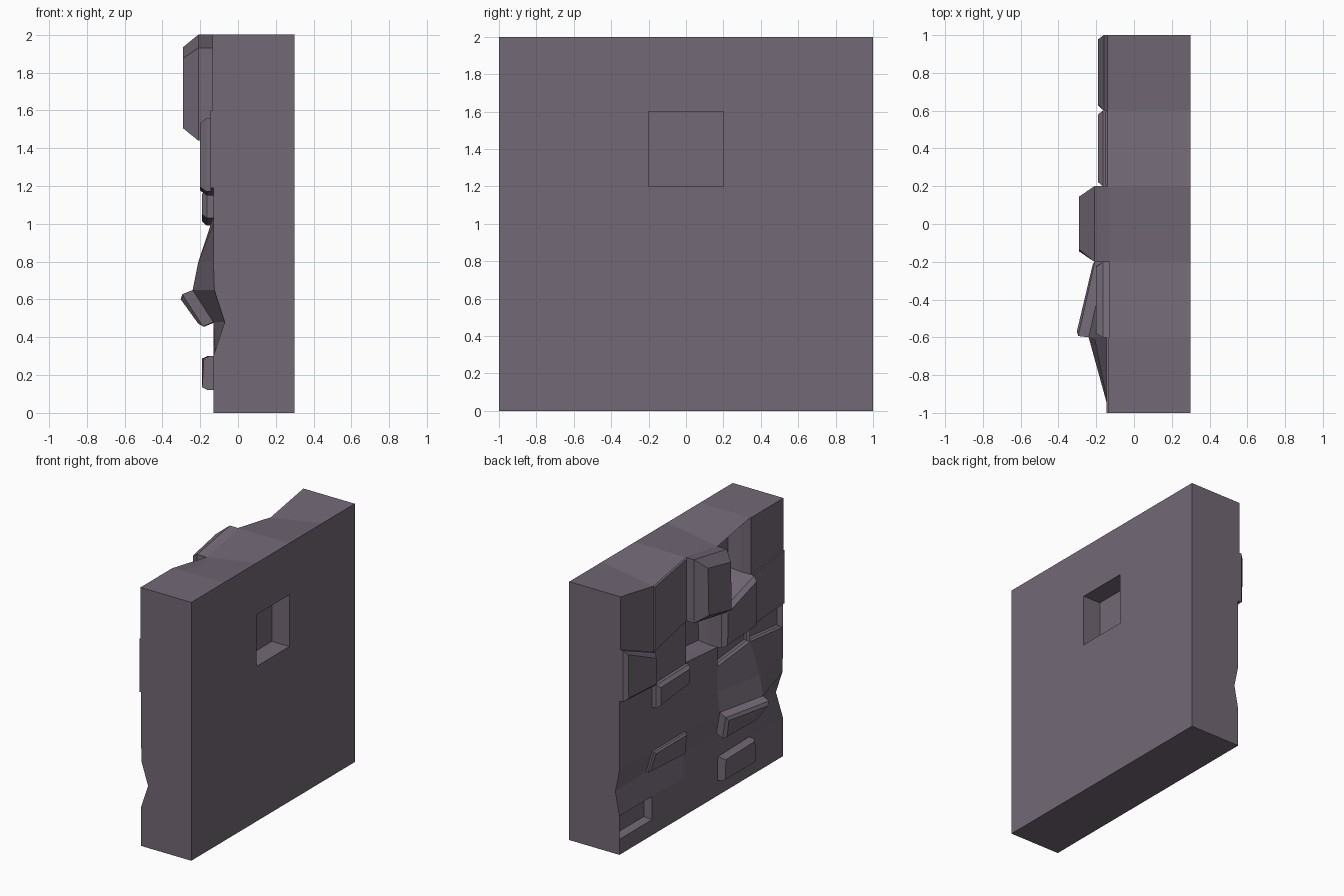
import bpy, bmesh
from mathutils import Vector

if "Cube" in bpy.data.objects:
    bpy.data.objects.remove(bpy.data.objects["Cube"])

YS = [-1, -0.6, -0.2, 0.2, 0.6, 1]
ZS = [0, 0.12, 0.3, 0.48, 0.65, 0.8, 1.0, 1.2, 1.6, 2]
# uneven course heights and pushed or pulled points of the rough side
Z_ROWS = {8: [1.6, 1.56, 1.44, 1.51, 1.42, 1.59], 9: [2, 2, 1.93, 2, 1.93, 2],
          7: [1.19, 1.17, 1.15, 1.18, 1.17, 1.19], 6: [1.0, 1.04, 1.0, 1.03, 0.99, 0.98]}
X_POINTS = {(0, 3): -0.07, (5, 3): -0.095, (4, 3): -0.08, (3, 3): -0.11, (2, 3): -0.12,
            (1, 4): -0.24, (1, 5): -0.21, (2, 4): -0.15, (0, 4): -0.125, (1, 2): -0.12}

# (column, row): (straight step, taper width, taper height); negative = recess
STONES = {
    (4, 8): (0.01, 0, 0), (3, 8): (0.01, 0.01, 0.01), (2, 8): (0.08, 0.085, 0.08),
    (1, 8): (-0.08, 0.06, -0.08), (0, 8): (0.005, 0, 0),
    (4, 7): (0.03, 0.04, 0.03), (3, 7): (0.01, 0, 0), (2, 7): (-0.08, 0.03, -0.07),
    (1, 7): (0.035, 0.035, 0.035), (0, 7): (0.015, 0, 0),
    (3, 6): (0.035, 0.03, 0.025), (1, 6): (-0.03, 0.015, -0.015), (0, 6): (-0.03, 0.015, -0.015),
    (1, 3): (0.06, 0.03, 0.02), (3, 3): (0.015, 0.015, 0.015),
    (1, 1): (0.03, 0.02, 0.03), (4, 1): (-0.03, 0.02, -0.03),
}

bm = bmesh.new()


def sheet(point, flip):
    """Grid of quads over the wall; returns points and faces by (column, row)."""
    v = {(i, k): bm.verts.new(point(i, k)) for i in range(len(YS)) for k in range(len(ZS))}
    faces = {}
    for i in range(len(YS) - 1):
        for k in range(len(ZS) - 1):
            q = [v[i, k], v[i + 1, k], v[i + 1, k + 1], v[i, k + 1]]
            faces[i, k] = bm.faces.new(q[::-1] if flip else q)
    return v, faces


def push(face, step, width, height):
    """Step a panel in or out along its normal, then taper it."""
    face.normal_update()
    n = face.normal.copy()
    f = bmesh.ops.extrude_discrete_faces(bm, faces=[face])['faces'][0]
    bmesh.ops.translate(bm, vec=n * step, verts=list(f.verts))
    f.normal_update()
    if width:
        bmesh.ops.inset_individual(bm, faces=[f], thickness=width, depth=height)


# rough side and plain side
rough, rough_faces = sheet(lambda i, k: Vector((X_POINTS.get((i, k), -0.13), YS[i],
                                               Z_ROWS.get(k, [ZS[k]] * 6)[i])), True)
plain, plain_faces = sheet(lambda i, k: Vector((0.3, YS[i], ZS[k])), False)

# rim joining both sides
M, N = len(YS) - 1, len(ZS) - 1
ring = ([(i, 0) for i in range(M)] + [(M, k) for k in range(N)]
        + [(i, N) for i in range(M, 0, -1)] + [(0, k) for k in range(N, 0, -1)])
for a, b in zip(ring, ring[1:] + ring[:1]):
    bm.faces.new([rough[a], rough[b], plain[b], plain[a]])

# stones and square niche
for cell, size in STONES.items():
    push(rough_faces[cell], *size)
push(plain_faces[2, 7], -0.15, 0, 0)

mesh = bpy.data.meshes.new("stone_wall")
bm.to_mesh(mesh)
bm.free()
wall = bpy.data.objects.new("stone_wall", mesh)
bpy.context.collection.objects.link(wall)
mat = bpy.data.materials.new("purple_stone")
mat.diffuse_color = (0.17, 0.14, 0.18, 1)
mat.use_nodes = True
mat.node_tree.nodes["Principled BSDF"].inputs["Base Color"].default_value = mat.diffuse_color
mesh.materials.append(mat)
